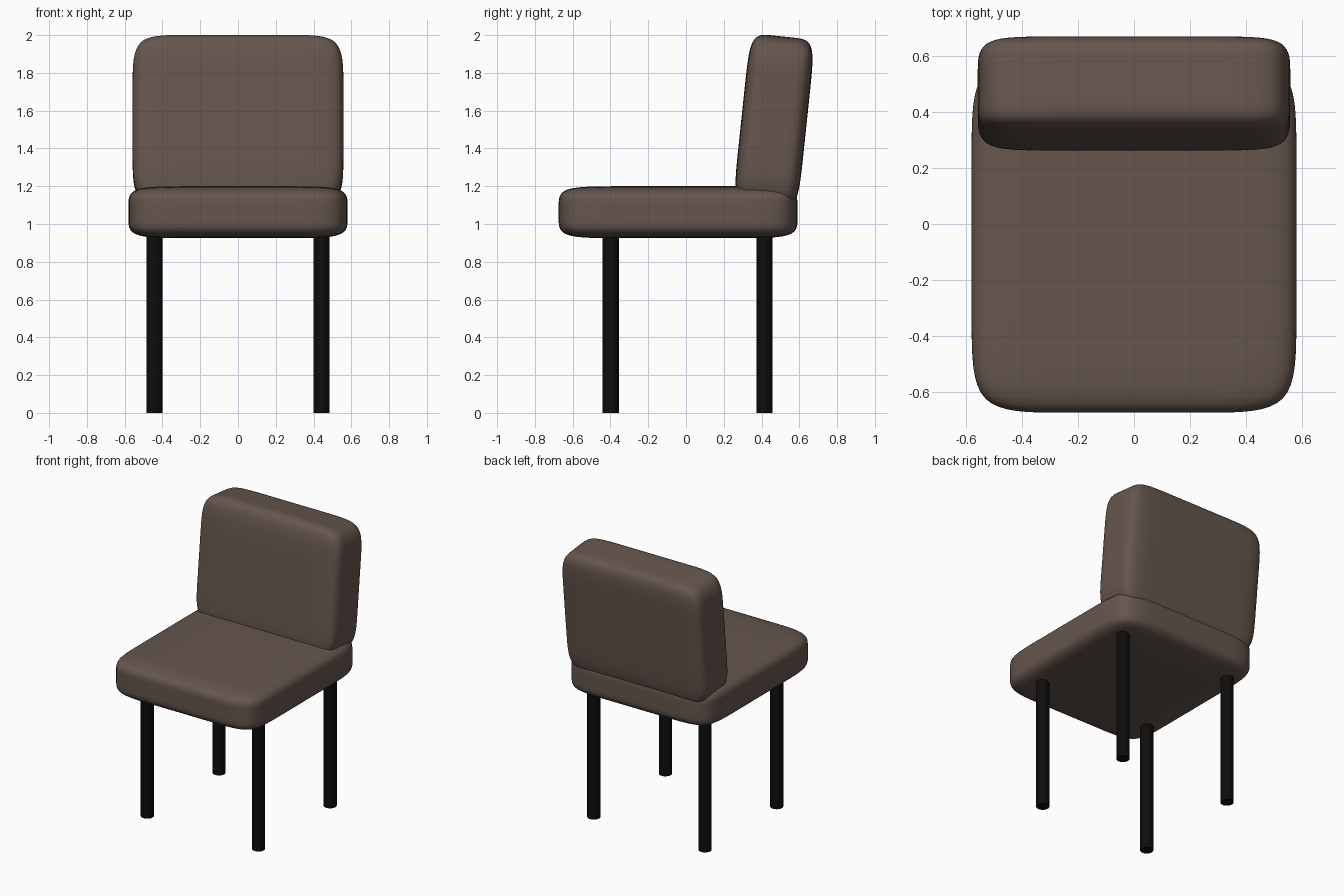
import bpy
import bmesh
import math

default = bpy.data.objects.get("Cube")
if default:
    bpy.data.objects.remove(default, do_unlink=True)


def make_material(name, rgb, rough):
    mat = bpy.data.materials.new(name)
    mat.use_nodes = True
    color = (*rgb, 1.0)
    mat.diffuse_color = color
    bsdf = next(n for n in mat.node_tree.nodes if n.type == "BSDF_PRINCIPLED")
    bsdf.inputs["Base Color"].default_value = color
    bsdf.inputs["Roughness"].default_value = rough
    return mat


fabric = make_material("brown fabric", (0.13, 0.093, 0.075), 0.9)
metal = make_material("black metal", (0.004, 0.004, 0.004), 0.5)


def cushion(name, center, half, margin, tilt=0.0):
    """Box with a support loop near each edge, softened by subdivision."""
    bm = bmesh.new()
    bmesh.ops.create_cube(bm, size=2)
    for axis in range(3):
        for side in (-1, 1):
            normal = [0, 0, 0]
            normal[axis] = 1
            point = [0, 0, 0]
            point[axis] = side * (1 - margin[axis] / half[axis])
            bmesh.ops.bisect_plane(bm, geom=bm.verts[:] + bm.edges[:] + bm.faces[:],
                                   plane_co=point, plane_no=normal)
    bmesh.ops.scale(bm, vec=half, verts=bm.verts)
    mesh = bpy.data.meshes.new(name)
    bm.to_mesh(mesh)
    bm.free()
    mesh.materials.append(fabric)
    mesh.polygons.foreach_set("use_smooth", [True] * len(mesh.polygons))
    obj = bpy.data.objects.new(name, mesh)
    bpy.context.collection.objects.link(obj)
    obj.location = center
    obj.rotation_euler.x = tilt
    sub = obj.modifiers.new("soften", "SUBSURF")
    sub.levels = sub.render_levels = 3
    return obj


# Upholstered seat and backrest leaning slightly to the rear
cushion("seat", (0, -0.042, 1.0625), (0.58, 0.632, 0.1375), (0.3, 0.3, 0.1))
cushion("backrest", (0, 0.466, 1.545), (0.558, 0.173, 0.45), (0.25, 0.11, 0.25),
        -math.radians(6))

# Four straight round legs, ending inside the seat
leg_height = 0.98
for depth, y in (("front", -0.398), ("rear", 0.415)):
    for side, x in (("left", 0.442), ("right", -0.442)):
        bpy.ops.mesh.primitive_cylinder_add(vertices=32, radius=0.043, depth=leg_height,
                                            location=(x, y, leg_height / 2))
        leg = bpy.context.object
        leg.name = f"{depth}_{side}_leg"
        leg.data.materials.append(metal)
        bpy.ops.object.shade_smooth_by_angle(angle=math.radians(40))
